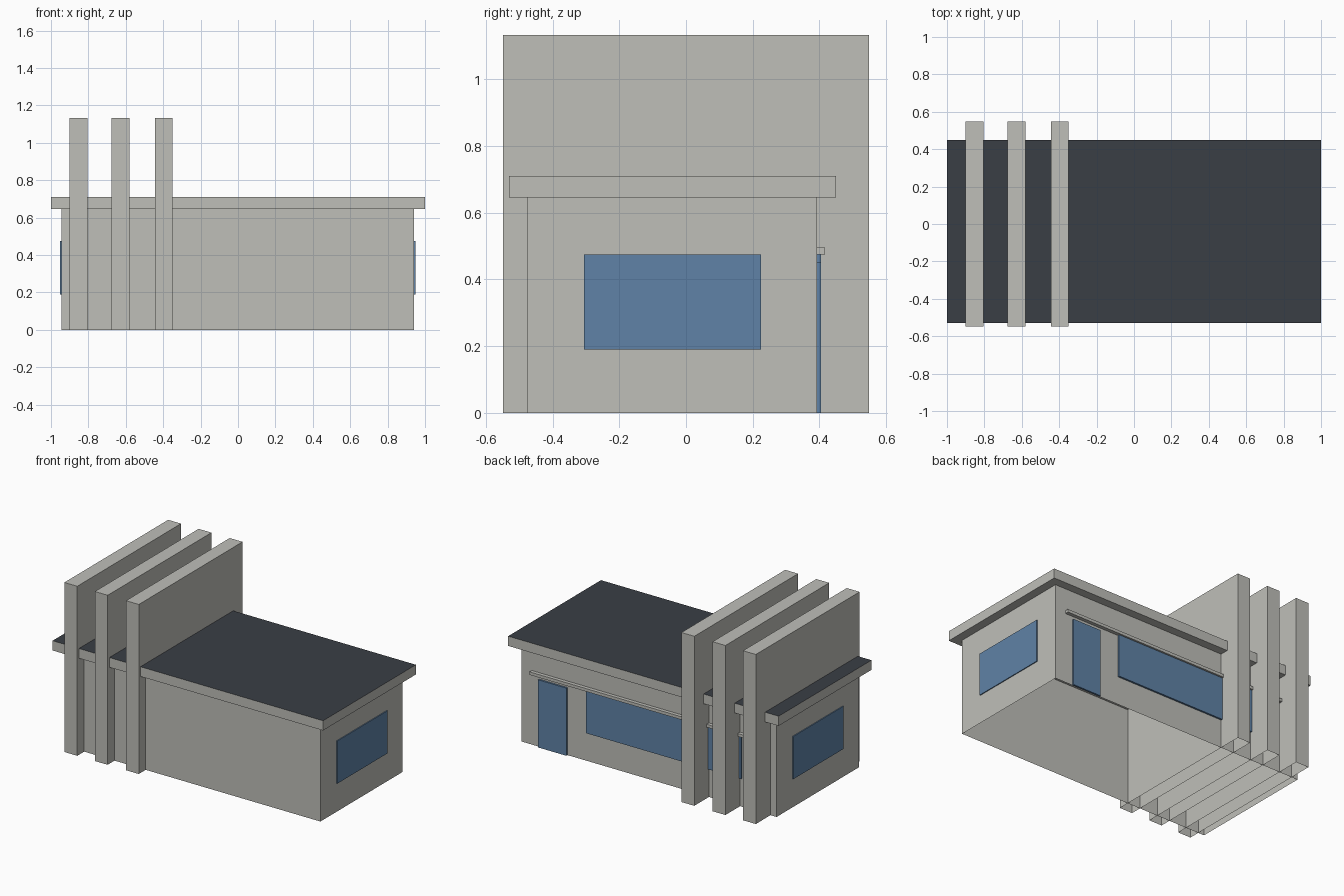
import bpy
import bmesh

cube = bpy.data.objects.get("Cube")
if cube:
    bpy.data.objects.remove(cube, do_unlink=True)


def make_material(name, rgb):
    mat = bpy.data.materials.new(name)
    mat.use_nodes = True
    colour = (*rgb, 1.0)
    mat.diffuse_color = colour
    mat.node_tree.nodes["Principled BSDF"].inputs["Base Color"].default_value = colour
    return mat


concrete = make_material("concrete_grey", (0.52, 0.52, 0.485))
glass = make_material("glass_blue", (0.115, 0.226, 0.385))
roofing = make_material("roofing_dark", (0.042, 0.049, 0.06))


def box(name, x, y, z, mat, open_sides="", top_mat=None):
    """Box from (min, max) ranges; open_sides may list 'bottom' and 'top'."""
    bm = bmesh.new()
    bmesh.ops.create_cube(bm, size=1)
    for v in bm.verts:
        for axis, (low, high) in enumerate((x, y, z)):
            v.co[axis] = high if v.co[axis] > 0 else low
    bm.normal_update()
    removed = []
    for f in bm.faces:
        if f.normal.z > 0.5:
            f.material_index = 1 if top_mat else 0
            if "top" in open_sides:
                removed.append(f)
        elif f.normal.z < -0.5 and "bottom" in open_sides:
            removed.append(f)
    bmesh.ops.delete(bm, geom=removed, context="FACES_ONLY")
    mesh = bpy.data.meshes.new(name)
    bm.to_mesh(mesh)
    bm.free()
    mesh.materials.append(mat)
    if top_mat:
        mesh.materials.append(top_mat)
    obj = bpy.data.objects.new(name, mesh)
    bpy.context.collection.objects.link(obj)
    return obj


LEFT, RIGHT = 0.942, -0.945
FRONT, BACK = -0.475, 0.393
EAVES = 0.645
WINDOW_Z = (0.19, 0.475)

# Main shell, open underneath, and the overhanging flat roof
box("walls", (RIGHT, LEFT), (FRONT, BACK), (0, EAVES), concrete, "bottom top")
box("roof", (-1, 1), (-0.53, 0.45), (EAVES, 0.71), concrete, top_mat=roofing)

# Three tall fins that pass through the building
for i, x in enumerate((-0.9, -0.675, -0.445)):
    box(f"fin_{i + 1}", (x, x + 0.095), (-0.548, 0.548), (0, 1.133), concrete, "bottom")

# Side windows
side_y = (-0.305, 0.225)
box("left_window", (LEFT, LEFT + 0.006), side_y, WINDOW_Z, glass)
box("right_window", (RIGHT - 0.006, RIGHT), side_y, WINDOW_Z, glass)

# Back door, long window and the ledge above them
back_y = (BACK, BACK + 0.012)
box("back_door", (0.6, 0.81), back_y, (0, 0.452), glass)
box("back_window", (-0.69, 0.455), back_y, WINDOW_Z, glass)
box("back_ledge", (-0.865, 0.865), (BACK, 0.417), (0.475, 0.495), concrete)
